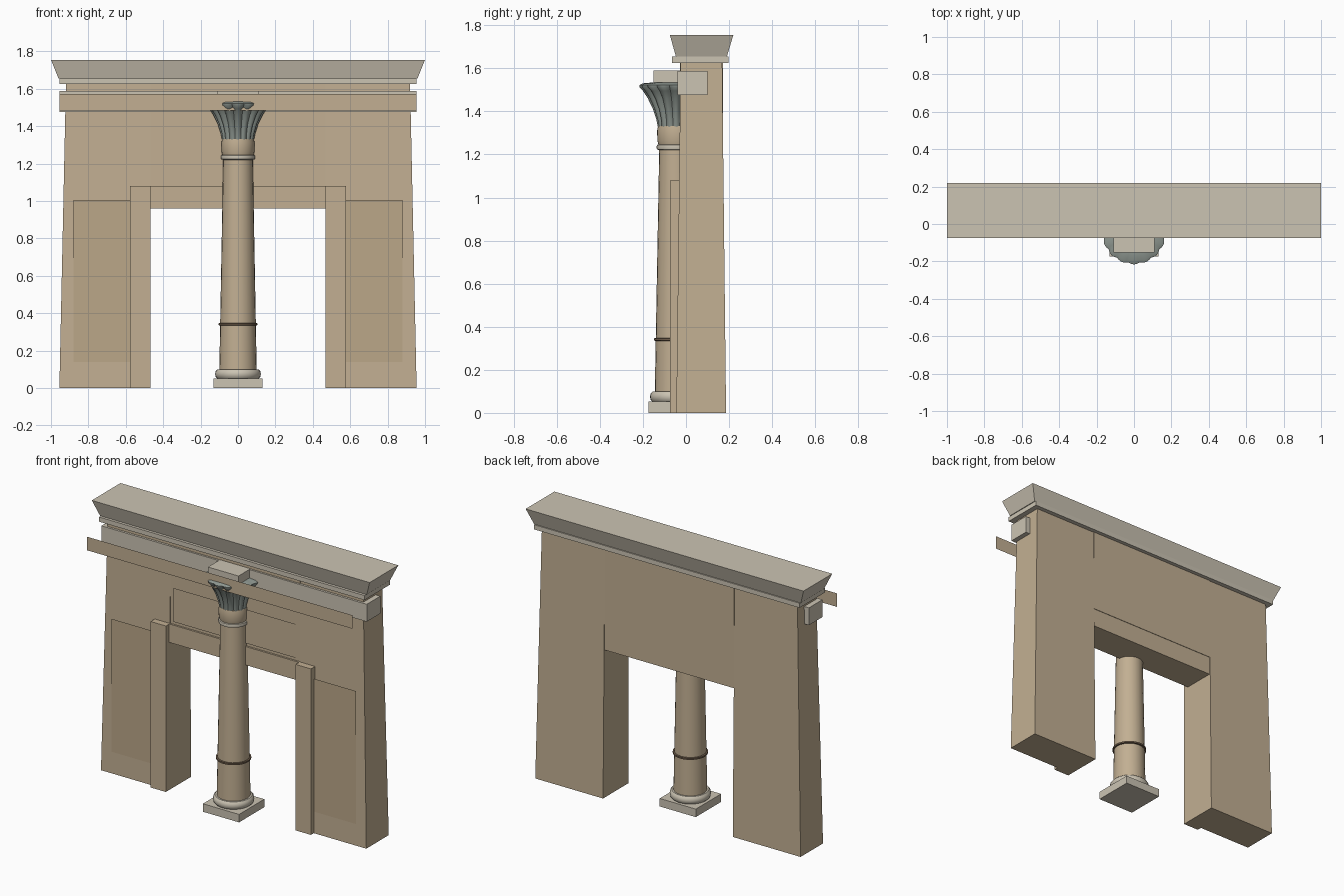
import bpy, bmesh, math

if "Cube" in bpy.data.objects:
    bpy.data.objects.remove(bpy.data.objects["Cube"])


def material(name, rgb):
    m = bpy.data.materials.new(name)
    m.diffuse_color = (*rgb, 1)
    m.use_nodes = True
    m.node_tree.nodes["Principled BSDF"].inputs["Base Color"].default_value = m.diffuse_color
    return m


SAND = material("sandstone", (0.54, 0.43, 0.29))
RELIEF = material("relief_stone", (0.50, 0.39, 0.25))
PALE = material("pale_stone", (0.60, 0.55, 0.45))
GREEN = material("grey_green_stone", (0.28, 0.32, 0.29))
DARK = material("dark_band", (0.16, 0.11, 0.07))
CY = -0.045  # column axis in y


def finish(name, bm, mat, smooth=None):
    bmesh.ops.recalc_face_normals(bm, faces=bm.faces)
    me = bpy.data.meshes.new(name)
    bm.to_mesh(me)
    bm.free()
    ob = bpy.data.objects.new(name, me)
    bpy.context.collection.objects.link(ob)
    me.materials.append(mat)
    if smooth:
        bpy.ops.object.select_all(action='DESELECT')
        ob.select_set(True)
        bpy.context.view_layer.objects.active = ob
        bpy.ops.object.shade_smooth_by_angle(angle=math.radians(smooth))
    return ob


def block(name, bottom, top, z0, z1, mat):
    """Box or taper; bottom and top are (x0, x1, y0, y1)."""
    bm = bmesh.new()
    rings = []
    for (x0, x1, y0, y1), z in ((bottom, z0), (top, z1)):
        rings.append([bm.verts.new((x, y, z)) for x, y in
                      ((x0, y0), (x1, y0), (x1, y1), (x0, y1))])
    a, b = rings
    bm.faces.new(a)
    bm.faces.new(b)
    for i in range(4):
        j = (i + 1) % 4
        bm.faces.new((a[i], a[j], b[j], b[i]))
    return finish(name, bm, mat)


def panel(name, x0, x1, y, z0, z1, mat):
    bm = bmesh.new()
    bm.faces.new([bm.verts.new((x, y, z)) for x, z in
                  ((x0, z0), (x1, z0), (x1, z1), (x0, z1))])
    ob = finish(name, bm, mat)
    if ob.data.polygons[0].normal.y > 0:
        ob.data.flip_normals()
    return ob


def lathe(name, profile, mat, n=32, lobes=0, smooth=35):
    """Turned solid; profile rows are (radius, z, lobe depth)."""
    bm = bmesh.new()
    rings = []
    for r, z, depth in profile:
        ring = []
        for i in range(n):
            t = 2 * math.pi * i / n
            k = 1 - depth + depth * abs(math.cos(lobes * t / 2)) if lobes else 1
            ring.append(bm.verts.new((r * k * math.sin(t), CY - r * k * math.cos(t), z)))
        rings.append(ring)
    for a, b in zip(rings, rings[1:]):
        for i in range(n):
            j = (i + 1) % n
            bm.faces.new((a[i], a[j], b[j], b[i]))
    bm.faces.new(rings[0])
    bm.faces.new(rings[-1])
    return finish(name, bm, mat, smooth)


# Battered piers, door jambs and relief panels on both sides
for side, s in (("left", -1), ("right", 1)):
    def span(a, b):
        return tuple(sorted((s * a, s * b)))
    block(side + "_pier", (*span(0.467, 0.955), -0.045, 0.186),
          (*span(0.467, 0.92), -0.025, 0.168), 0, 1.63, SAND)
    jamb = (*span(0.467, 0.577), -0.075, -0.02)
    block(side + "_door_jamb", jamb, jamb, 0, 1.08, SAND)
    panel(side + "_relief_panel", *span(0.577, 0.88), -0.0445, 0.14, 1.005, RELIEF)

# Lintel, wall above it and its relief panel
b = (-0.467, 0.467, -0.04, 0.169)
block("door_lintel", b, b, 0.96, 1.08, SAND)
b = (-0.467, 0.467, -0.028, 0.172)
block("upper_wall", b, b, 1.08, 1.63, SAND)
panel("lintel_relief_panel", -0.44, 0.44, -0.036, 1.10, 1.32, SAND)

# Crossbeam, floating frieze strip and cornice
b = (-0.955, 0.955, -0.04, 0.10)
block("crossbeam", b, b, 1.475, 1.588, PALE)
panel("frieze_strip", -0.955, 0.955, -0.187, 1.485, 1.573, SAND)
b = (-0.955, 0.955, -0.065, 0.197)
block("cornice_fillet", b, b, 1.625, 1.655, PALE)
block("cornice", (-0.96, 0.96, -0.047, 0.19), (-1, 1, -0.075, 0.22), 1.655, 1.755, PALE)

# Column base
b = (-0.13, 0.13, CY - 0.13, CY + 0.13)
block("column_plinth", b, b, 0, 0.052, PALE)
lathe("column_base_roll", [(0.11, 0.05, 0), (0.119, 0.06, 0), (0.122, 0.075, 0),
                           (0.119, 0.09, 0), (0.11, 0.10, 0)], PALE)

# Shaft with its bands
lathe("column_shaft", [(0.10, 0.09, 0), (0.079, 1.24, 0)], SAND, n=24)
lathe("shaft_band", [(0.09, 0.333, 0), (0.104, 0.336, 0), (0.104, 0.346, 0),
                     (0.09, 0.349, 0)], DARK)
lathe("neck_ring", [(0.08, 1.220, 0), (0.09, 1.224, 0), (0.092, 1.234, 0),
                    (0.09, 1.244, 0), (0.08, 1.248, 0)], PALE)
lathe("column_neck", [(0.083, 1.245, 0), (0.088, 1.265, 0), (0.089, 1.31, 0),
                      (0.085, 1.332, 0)], SAND)

# Fluted flaring capital and abacus
lathe("column_capital", [(0.085, 1.325, 0.05), (0.092, 1.36, 0.10), (0.108, 1.41, 0.14),
                         (0.132, 1.46, 0.14), (0.155, 1.495, 0.11), (0.170, 1.512, 0.07),
                         (0.171, 1.522, 0.05), (0.155, 1.53, 0.03), (0.10, 1.535, 0)],
      GREEN, n=96, lobes=16, smooth=40)
b = (-0.11, 0.11, CY - 0.107, CY + 0.107)
block("column_abacus", b, b, 1.533, 1.589, PALE)
